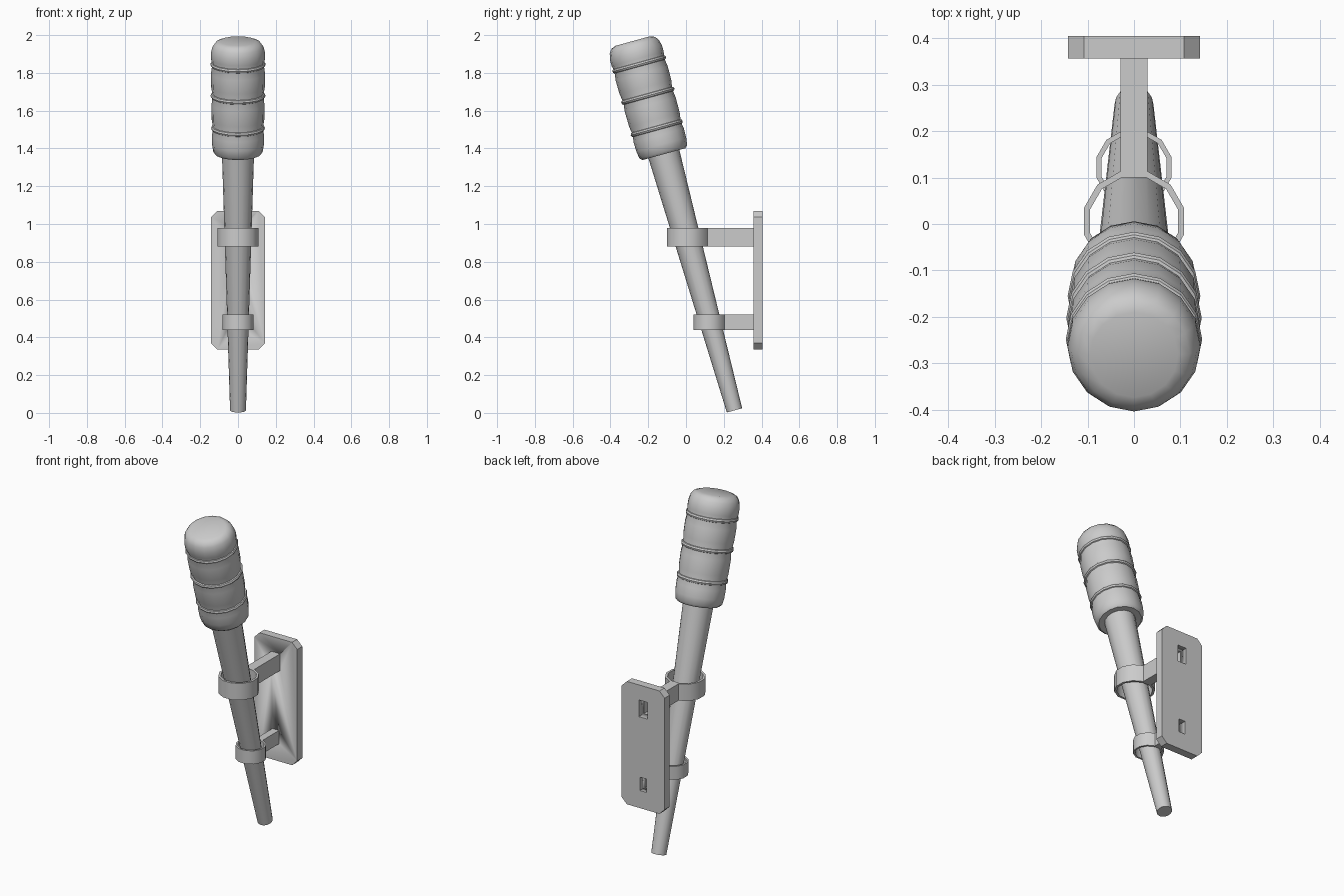
import bpy, bmesh
from math import radians, sin, cos, pi
from mathutils import Matrix

if "Cube" in bpy.data.objects:
    bpy.data.objects.remove(bpy.data.objects["Cube"])

SIDES = 16
# torch frame: origin at the foot of the handle, local z along the leaning axis
LEAN = Matrix.Translation((0, 0.254, 0.023)) @ Matrix.Rotation(radians(15.4), 4, 'X')


def finish(name, bm, matrix=Matrix(), angle=40):
    bmesh.ops.recalc_face_normals(bm, faces=bm.faces)
    mesh = bpy.data.meshes.new(name)
    bm.to_mesh(mesh)
    bm.free()
    ob = bpy.data.objects.new(name, mesh)
    ob.matrix_world = matrix
    bpy.context.collection.objects.link(ob)
    bpy.ops.object.select_all(action='DESELECT')
    bpy.context.view_layer.objects.active = ob
    ob.select_set(True)
    bpy.ops.object.shade_smooth_by_angle(angle=radians(angle))
    return ob


def lathe(name, profile, cap_start=False, cap_end=False, closed=False):
    bm = bmesh.new()
    loops = [[bm.verts.new((r * cos(2 * pi * i / SIDES), r * sin(2 * pi * i / SIDES), z))
              for i in range(SIDES)] for r, z in profile]
    pairs = list(zip(loops, loops[1:])) + ([(loops[-1], loops[0])] if closed else [])
    for a, b in pairs:
        for i in range(SIDES):
            j = (i + 1) % SIDES
            bm.faces.new((a[i], a[j], b[j], b[i]))
    if cap_start:
        bm.faces.new(loops[0])
    if cap_end:
        bm.faces.new(loops[-1])
    return finish(name, bm, LEAN)


# tapered handle
lathe("handle", [(0.042, -0.01), (0.085, 1.4)], cap_start=True)

# barrel-shaped head, pinched where each band sits
lathe("head", [(0.083, 1.4), (0.118, 1.397), (0.131, 1.41), (0.137, 1.45), (0.138, 1.50),
               (0.132, 1.54), (0.139, 1.585), (0.14, 1.67), (0.134, 1.718),
               (0.142, 1.765), (0.143, 1.84), (0.136, 1.89),
               (0.143, 1.92), (0.143, 1.955), (0.135, 1.987), (0.12, 2.008), (0.095, 2.018)],
      cap_end=True)

# raised bands round the head
for n, (s, r) in enumerate([(1.54, 0.130), (1.718, 0.133), (1.89, 0.134)], 1):
    lathe(f"head_band_{n}", [(r + 0.013 * cos(a * pi / 4), s + 0.013 * sin(a * pi / 4))
                             for a in range(8)], closed=True)


# holder: twelve-sided ring whose back facet is drawn out into a hollow arm
def holder(name, y, outer, inner, z0, z1, y_end):
    bm = bmesh.new()
    ang = [radians(15 + 30 * k) for k in range(12)]
    oz, iz = [[[bm.verts.new((r * cos(a), y + r * sin(a), z)) for a in ang]
               for z in (z0, z1)] for r in (outer, inner)]
    for i in range(12):
        j = (i + 1) % 12
        if i != 2:
            bm.faces.new((oz[0][i], oz[0][j], oz[1][j], oz[1][i]))
        bm.faces.new((iz[0][i], iz[0][j], iz[1][j], iz[1][i]))
        for k in (0, 1):
            bm.faces.new((oz[k][i], oz[k][j], iz[k][j], iz[k][i]))
    start = [oz[0][2], oz[0][3], oz[1][3], oz[1][2]]
    end = [bm.verts.new((v.co.x, y_end, v.co.z)) for v in start]
    for i in range(4):
        j = (i + 1) % 4
        bm.faces.new((start[i], start[j], end[j], end[i]))
    finish(name, bm)
    return outer * sin(radians(15))


UPPER = ("upper_holder", 0.006, 0.1115, 0.098, 0.88, 0.98)
LOWER = ("lower_holder", 0.122, 0.084, 0.073, 0.44, 0.52)
FRONT, BACK = 0.357, 0.405

# wall plate with clipped corners
bm = bmesh.new()
X, Z0, Z1, C = 0.142, 0.335, 1.07, 0.034
outline = [(X - C, Z0), (X, Z0 + C), (X, Z1 - C), (X - C, Z1),
           (C - X, Z1), (-X, Z1 - C), (-X, Z0 + C), (C - X, Z0)]
face = bm.faces.new([bm.verts.new((x, FRONT, z)) for x, z in outline])
ext = bmesh.ops.extrude_face_region(bm, geom=[face], use_keep_orig=True)
bmesh.ops.translate(bm, vec=(0, BACK - FRONT, 0),
                    verts=[g for g in ext['geom'] if isinstance(g, bmesh.types.BMVert)])
plate = finish("wall_plate", bm, angle=20)

# holders and their open sockets through the plate
for spec in (UPPER, LOWER):
    half = holder(*spec, FRONT)
    z0, z1 = spec[4:]
    bm = bmesh.new()
    bmesh.ops.create_cube(bm, size=1, matrix=Matrix.Translation((0, 0.38, (z0 + z1) / 2))
                          @ Matrix.Diagonal((2 * half, 0.2, z1 - z0, 1)))
    cutter = finish(spec[0] + "_socket_cutter", bm)
    cutter.hide_render = True
    cutter.hide_set(True)
    mod = plate.modifiers.new("socket", 'BOOLEAN')
    mod.operation = 'DIFFERENCE'
    mod.solver = 'EXACT'
    mod.object = cutter
